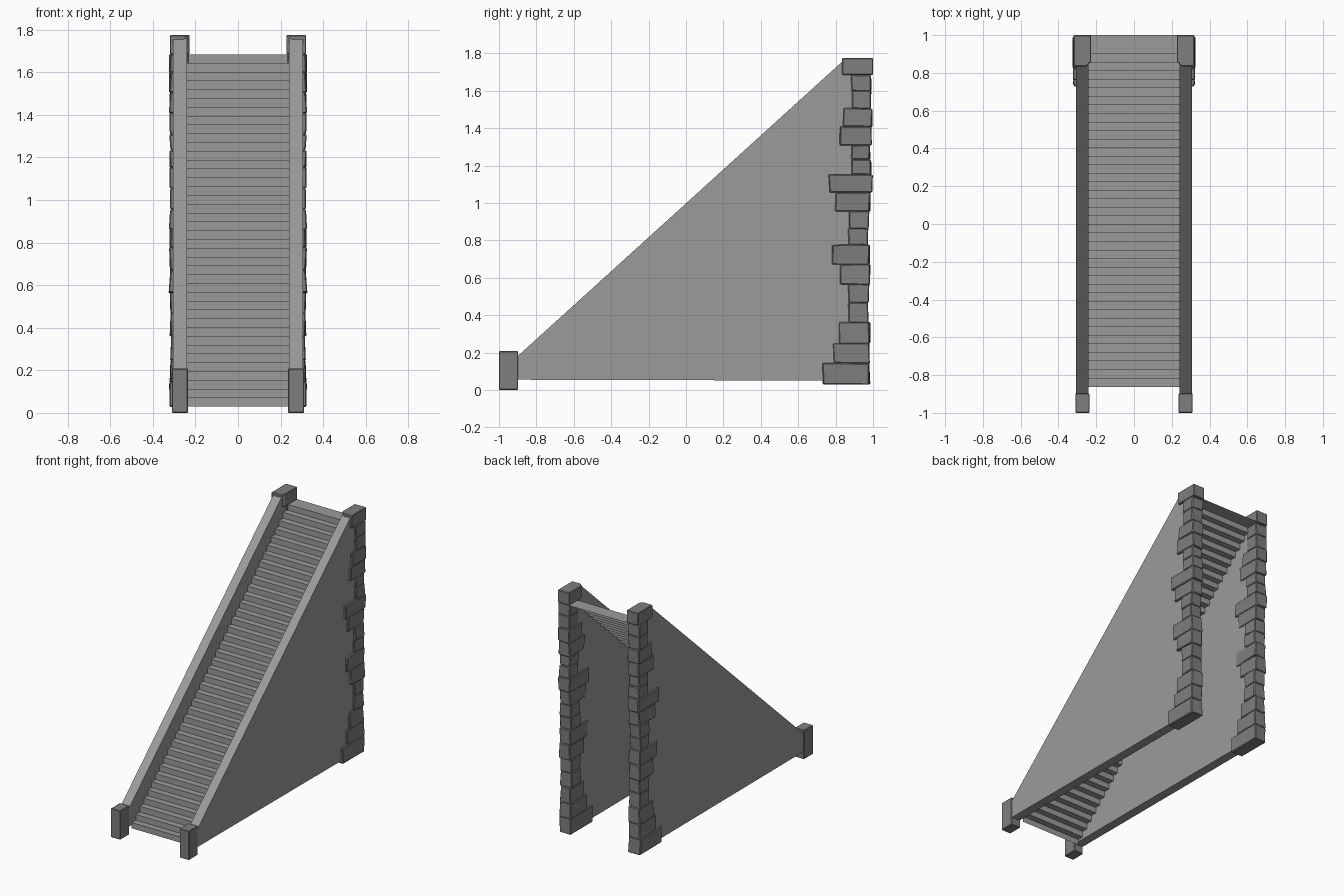
import bpy, bmesh, random
from mathutils import Vector

if "Cube" in bpy.data.objects:
    bpy.data.objects.remove(bpy.data.objects["Cube"])

random.seed(4)


def grey(name, value):
    mat = bpy.data.materials.new(name)
    mat.diffuse_color = (value, value, value, 1)
    mat.use_nodes = True
    mat.node_tree.nodes["Principled BSDF"].inputs["Base Color"].default_value = mat.diffuse_color
    return mat


plaster = grey("wall_grey", 0.33)
rock = grey("stone_grey", 0.21)


def finish(name, bm, mat, recalc=True):
    if recalc:
        bmesh.ops.recalc_face_normals(bm, faces=bm.faces)
    me = bpy.data.meshes.new(name)
    bm.to_mesh(me)
    bm.free()
    me.materials.append(mat)
    ob = bpy.data.objects.new(name, me)
    bpy.context.collection.objects.link(ob)
    return ob


def add_box(bm, lo, hi, jitter=0.0):
    lo, hi = Vector(lo), Vector(hi)
    verts = bmesh.ops.create_cube(bm, size=1)["verts"]
    for v in verts:
        v.co = (lo + hi) / 2 + v.co * (hi - lo)
        v.co.x += random.uniform(-jitter, jitter)
        v.co.y += random.uniform(-jitter, jitter)
        v.co.z += random.uniform(-jitter, jitter) * 0.5
    return verts


def mirror_x(ob):
    ob.modifiers.new("Mirror", "MIRROR").use_axis[0] = True


def bevel(ob, width):
    mod = ob.modifiers.new("Bevel", "BEVEL")
    mod.width = width
    mod.segments = 1


# Staircase: one zigzag sheet of risers and treads, ending in a landing
STEPS = 40
path = []
for i in range(STEPS):
    y = -0.862 + 1.762 * i / (STEPS - 1)
    path += [(y, 0.03 + 1.655 * i / STEPS), (y, 0.03 + 1.655 * (i + 1) / STEPS)]
path.append((1.0, 1.685))
bm = bmesh.new()
rows = [[bm.verts.new((x, y, z)) for x in (-0.242, 0.242)] for y, z in path]
for a, b in zip(rows, rows[1:]):
    bm.faces.new((a[0], a[1], b[1], b[0]))
finish("steps", bm, plaster, recalc=False)

# Triangular side walls
profile = [(-0.91, 0.055), (0.92, 0.05), (0.92, 1.76), (0.84, 1.76), (-0.91, 0.172)]
bm = bmesh.new()
face = bm.faces.new([bm.verts.new((0.24, y, z)) for y, z in profile])
ext = bmesh.ops.extrude_face_region(bm, geom=[face])["geom"]
bmesh.ops.translate(bm, vec=(0.066, 0, 0),
                    verts=[g for g in ext if isinstance(g, bmesh.types.BMVert)])
mirror_x(finish("side_walls", bm, plaster))

# Short posts at the foot of the stairs
bm = bmesh.new()
add_box(bm, (0.235, -1.0, 0.0), (0.311, -0.897, 0.208))
posts = finish("front_posts", bm, rock)
bevel(posts, 0.004)
mirror_x(posts)

# Rough stone pillars: (front y, back y, top z) of each block from the bottom up
stones = [
    (0.73, 0.98, 0.143), (0.79, 0.98, 0.25), (0.82, 0.98, 0.362),
    (0.865, 0.975, 0.468), (0.865, 0.975, 0.565), (0.82, 0.98, 0.672),
    (0.78, 0.98, 0.775), (0.87, 0.97, 0.865), (0.87, 0.975, 0.955),
    (0.80, 0.98, 1.055), (0.765, 0.993, 1.152), (0.885, 0.99, 1.232),
    (0.885, 0.98, 1.308), (0.82, 0.99, 1.408), (0.845, 0.993, 1.505),
    (0.885, 0.985, 1.60), (0.885, 0.985, 1.683),
]
bm = bmesh.new()
base = 0.03
for y0, y1, top in stones:
    outer = 0.318 + random.uniform(-0.004, 0.004)
    add_box(bm, (0.231, y0, base - 0.001), (outer, y1 + 0.002, top + 0.001), 0.005)
    base = top
pillars = finish("stone_pillars", bm, rock)
bevel(pillars, 0.005)
mirror_x(pillars)

# Cap stones with the inner front corner cut away
bm = bmesh.new()
add_box(bm, (0.227, 0.835, 1.685), (0.32, 1.0, 1.775))
corner = [e for e in bm.edges if all(v.co.x < 0.25 and v.co.y < 0.9 for v in e.verts)]
bmesh.ops.bevel(bm, geom=corner, offset=0.024, segments=1, affect="EDGES")
caps = finish("pillar_caps", bm, rock)
bevel(caps, 0.004)
mirror_x(caps)
